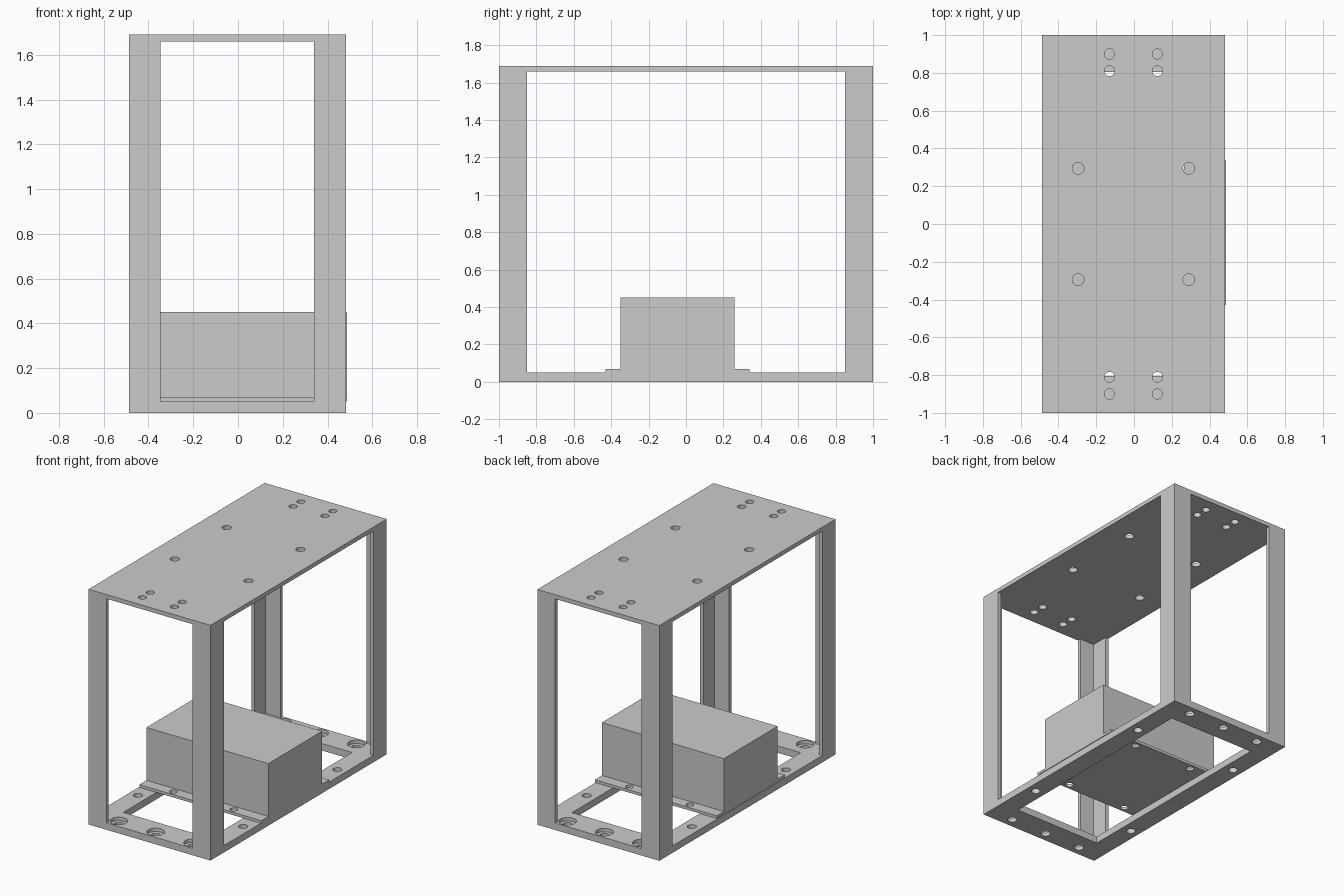
import bpy, bmesh
from mathutils import Matrix, Vector

if "Cube" in bpy.data.objects:
    bpy.data.objects.remove(bpy.data.objects["Cube"])

CX = -0.003          # the frame sits a hair left of the bracket
X0, X1 = -0.488, 0.482
HX = (X1 - X0) / 2


def to_object(name, bm):
    bmesh.ops.recalc_face_normals(bm, faces=bm.faces)
    mesh = bpy.data.meshes.new(name)
    bm.to_mesh(mesh)
    bm.free()
    ob = bpy.data.objects.new(name, mesh)
    bpy.context.collection.objects.link(ob)
    return ob


def add_box(bm, lo, hi):
    lo, hi = Vector(lo), Vector(hi)
    m = Matrix.Translation((lo + hi) / 2) @ Matrix.Diagonal((*(hi - lo), 1))
    bmesh.ops.create_cube(bm, size=1, matrix=m)


def box(name, lo, hi):
    bm = bmesh.new()
    add_box(bm, lo, hi)
    return to_object(name, bm)


def prism(name, pts, axis_from, axis_vec):
    """Extrude a closed profile; axis_from maps 2D points to 3D."""
    bm = bmesh.new()
    face = bm.faces.new([bm.verts.new(axis_from(*p)) for p in pts])
    ext = bmesh.ops.extrude_face_region(bm, geom=[face])["geom"]
    bmesh.ops.translate(bm, vec=axis_vec, verts=[v for v in ext if isinstance(v, bmesh.types.BMVert)])
    return to_object(name, bm)


def cut(ob, holes, z0, z1):
    """Cut vertical round holes (x, y, radius) between z0 and z1."""
    bm = bmesh.new()
    for x, y, r in holes:
        bmesh.ops.create_cone(bm, cap_ends=True, segments=32, radius1=r, radius2=r,
                              depth=z1 - z0, matrix=Matrix.Translation((x, y, (z0 + z1) / 2)))
    apply_cut(ob, to_object("hole_cutter", bm))


def apply_cut(ob, cutter):
    cutter.hide_render = True
    mod = ob.modifiers.new("cut", "BOOLEAN")
    mod.operation, mod.solver, mod.object = "DIFFERENCE", "EXACT", cutter
    bpy.context.view_layer.update()
    mesh = bpy.data.meshes.new_from_object(ob.evaluated_get(bpy.context.evaluated_depsgraph_get()))
    ob.modifiers.clear()
    ob.data = mesh
    bpy.data.objects.remove(cutter)


def smooth(ob):
    bpy.context.view_layer.objects.active = ob
    ob.select_set(True)
    bpy.ops.object.shade_smooth_by_angle(angle=0.5)
    ob.select_set(False)


S = (-1, 1)

# Top plate with mounting holes
top = box("top_plate", (X0, -1, 1.66), (X1, 1, 1.69))
cut(top, [(CX + sx * 0.127, sy * y, 0.027) for sx in S for sy in S for y in (0.81, 0.9)]
    + [(CX + sx * 0.293, sy * 0.295, 0.031) for sx in S for sy in S], 1.6, 1.75)

# Base frame: window, plain side holes, counterbored end holes
base = box("base_frame", (X0, -1, 0), (X1, 1, 0.05))
apply_cut(base, box("window_cutter", (CX - 0.345, -0.805, -0.1), (CX + 0.345, 0.805, 0.2)))
end_holes = [(CX + x, sy * 0.93) for x in (-0.293, 0, 0.293) for sy in S]
cut(base, [(x, y, 0.032) for x, y in end_holes]
    + [(CX + sx * 0.418, sy * 0.535, 0.03) for sx in S for sy in S], -0.1, 0.2)
cut(base, [(x, y, 0.058) for x, y in end_holes], 0.025, 0.2)

# Angle-section corner posts
W, D, T = 0.142, 0.15, 0.025
angle = [(0, 0), (W, 0), (W, T), (T, T), (T, D), (0, D)]
for sx, side in ((-1, "left"), (1, "right")):
    for sy, end in ((-1, "front"), (1, "back")):
        prism(f"{end}_{side}_post", angle,
              lambda a, b: (CX + sx * (HX - a), sy * (1 - b), 0.05), (0, 0, 1.61))

# Box unit with mounting flanges, resting on the base
hat = [(-0.43, 0.05), (0.34, 0.05), (0.34, 0.07), (0.26, 0.07),
       (0.26, 0.45), (-0.35, 0.45), (-0.35, 0.07), (-0.43, 0.07)]
unit = prism("flanged_box", hat, lambda y, z: (-0.483, y, z), (0.97, 0, 0))
cut(unit, [(sx * 0.24, y, 0.026) for sx in S for y in (-0.39, 0.3)], 0, 0.15)

for ob in (top, base, unit):
    smooth(ob)
